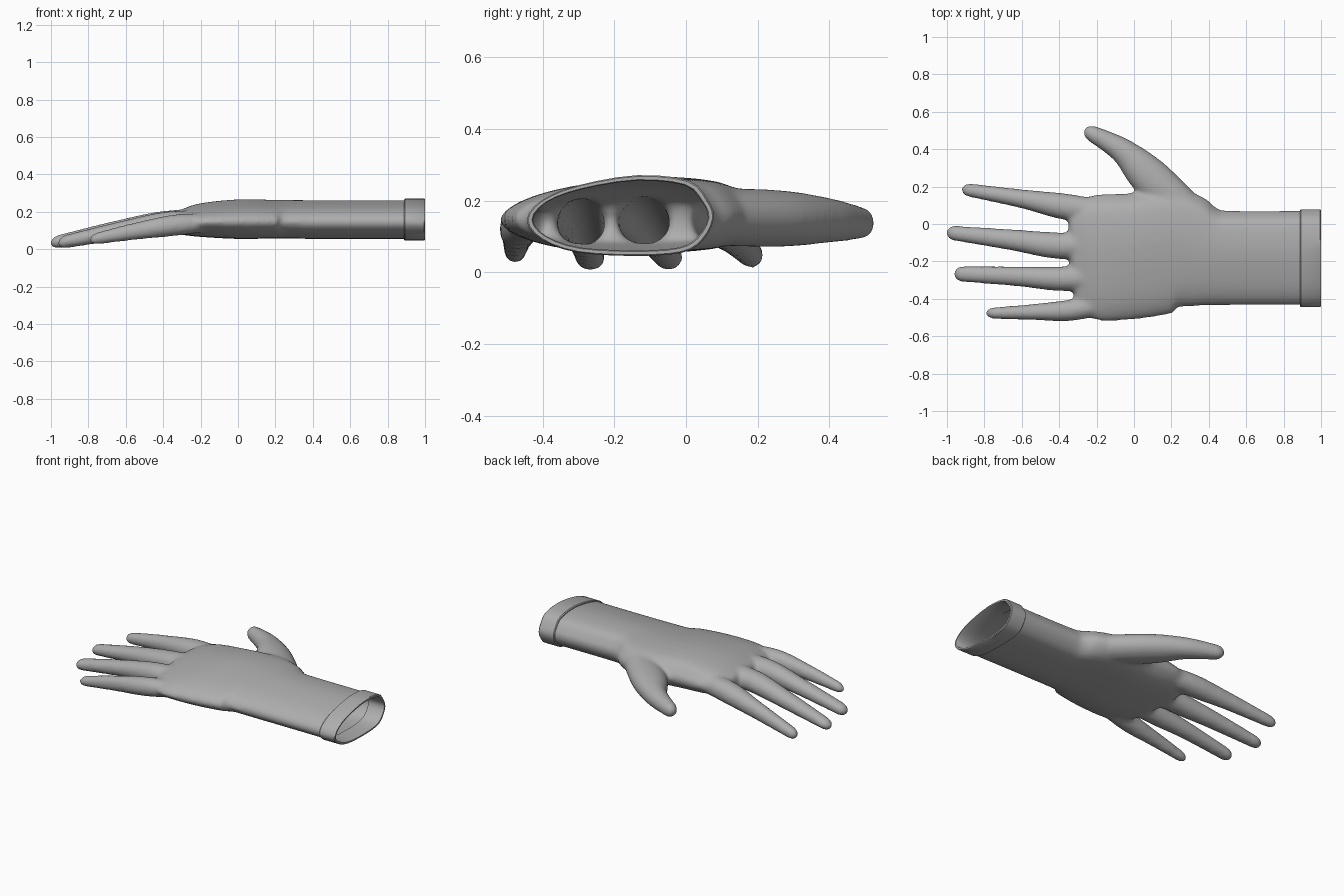
import bpy, bmesh, math
from mathutils import Vector

if "Cube" in bpy.data.objects:
    bpy.data.objects.remove(bpy.data.objects["Cube"])

# Forearm cross-section (side, up), normalised to -1..1
PROFILE = [(-.45, .75), (.18, 1), (.73, .87), (.93, .4), (1, -.07), (.88, -.62),
           (.66, -.92), (.18, -1), (-.45, -.92), (-.84, -.6), (-1, -.12), (-.84, .38)]


def catmull(pts, steps, closed=False):
    """Smooth curve through points of any dimension."""
    n, out = len(pts), []
    get = (lambda i: pts[i % n]) if closed else (lambda i: pts[max(0, min(n - 1, i))])
    for i in range(n if closed else n - 1):
        a, b, c, d = (Vector(get(i + k)) for k in (-1, 0, 1, 2))
        for s in range(steps):
            t = s / steps
            out.append(.5 * (2 * b + (c - a) * t + (2 * a - 5 * b + 4 * c - d) * t * t
                             + (3 * b - a - 3 * c + d) * t ** 3))
    if not closed:
        out.append(Vector(pts[-1]))
    return out


def bridge(bm, a, b):
    for i in range(len(a)):
        j = (i + 1) % len(a)
        bm.faces.new((a[i], a[j], b[j], b[i]))


def limb(bm, stations, shape, tip):
    """Loft stations (x, y, z, half width, half height) and end in a dome."""
    st = catmull([Vector(s) for s in stations], 6)
    rings = []
    for i, s in enumerate(st):
        d = st[min(i + 1, len(st) - 1)] - st[max(i - 1, 0)]
        d = Vector(d[:3]).normalized()
        rings.append((Vector(s[:3]), d, s[3], s[4]))
    c, d, w, h = rings[-1]
    for k in range(1, 6):
        a = k * math.pi / 2 / 5.3
        rings.append((c + d * tip * math.sin(a), d, w * math.cos(a), h * math.cos(a)))
    prev = None
    for c, d, w, h in rings:
        side = Vector((d.y, -d.x, 0)).normalized()
        ring = [bm.verts.new(c + side * (u * w) + Vector((0, 0, v * h))) for u, v in shape]
        if prev:
            bridge(bm, prev, ring)
        else:
            bm.faces.new(ring[::-1])
        prev = ring
    bm.faces.new(prev)


grey = bpy.data.materials.new("dark_grey")
grey.diffuse_color = (.42, .42, .42, 1)
grey.use_nodes = True
grey.node_tree.nodes["Principled BSDF"].inputs["Base Color"].default_value = grey.diffuse_color


def make_object(name, bm):
    bmesh.ops.recalc_face_normals(bm, faces=bm.faces)
    me = bpy.data.meshes.new(name)
    bm.to_mesh(me)
    bm.free()
    me.materials.append(grey)
    ob = bpy.data.objects.new(name, me)
    bpy.context.collection.objects.link(ob)
    bpy.ops.object.select_all(action='DESELECT')
    bpy.context.view_layer.objects.active = ob
    ob.select_set(True)
    return ob


section = [tuple(p) for p in catmull(PROFILE, 3, True)]
circle = [(math.cos(i * math.pi / 10), math.sin(i * math.pi / 10)) for i in range(20)]

bm = bmesh.new()
# Forearm and palm
limb(bm, [(.98, -.182, .157, .254, .103), (.5, -.182, .157, .254, .103),
          (.38, -.173, .158, .272, .103), (.22, -.142, .16, .33, .103),
          (0, -.172, .16, .338, .105),
          (-.2, -.182, .155, .337, .089), (-.31, -.19, .142, .29, .063)], section, .035)
# Fingers: index, middle, ring, little
for path in (
    [(-.08, .06, .155, .05, .05), (-.35, .09, .141, .071, .066),
     (-.6, .135, .102, .051, .054), (-.88, .181, .048, .037, .037)],
    [(-.08, -.1, .155, .06, .06), (-.38, -.117, .141, .072, .066),
     (-.65, -.085, .1, .057, .054), (-.96, -.049, .041, .041, .036)],
    [(-.08, -.27, .15, .06, .05), (-.36, -.293, .138, .067, .066),
     (-.62, -.28, .1, .054, .052), (-.92, -.267, .041, .043, .037)],
    [(-.08, -.41, .145, .05, .04), (-.32, -.459, .13, .058, .058),
     (-.55, -.471, .096, .043, .047), (-.75, -.476, .058, .032, .034)],
):
    limb(bm, path, circle, .046)
# Thumb
limb(bm, [(.48, -.06, .157, .06, .06), (.3, .05, .155, .1, .078),
          (.085, .25, .15, .107, .08), (-.06, .39, .145, .07, .064),
          (-.215, .479, .138, .046, .047)], circle, .06)

# Blend everything into one skin
glove = make_object("glove", bm)
mod = glove.modifiers.new("blend", 'REMESH')
mod.mode = 'VOXEL'
mod.voxel_size = .011
sm = glove.modifiers.new("soften", 'SMOOTH')
sm.factor = .5
sm.iterations = 16
for name in ("blend", "soften"):
    bpy.ops.object.modifier_apply(modifier=name)

# Keep only the outer skin, then open the wrist end
bm = bmesh.new()
bm.from_mesh(glove.data)
start = max(bm.verts, key=lambda v: v.co.x)
outer, stack = {start}, [start]
while stack:
    for e in stack.pop().link_edges:
        for v in e.verts:
            if v not in outer:
                outer.add(v)
                stack.append(v)
bmesh.ops.delete(bm, geom=[v for v in bm.verts if v not in outer], context='VERTS')
bmesh.ops.bisect_plane(bm, geom=bm.verts[:] + bm.edges[:] + bm.faces[:],
                       plane_co=(.91, 0, 0), plane_no=(1, 0, 0), clear_outer=True)
bm.to_mesh(glove.data)
bm.free()
bpy.ops.object.shade_smooth()

# Thick cuff band around the opening
bm = bmesh.new()
loops = []
for x, w, h in ((.888, .256, .107), (.893, .261, .1125), (.995, .261, .1125),
                (1, .257, .109), (1, .247, .1), (.995, .244, .097), (.888, .244, .097)):
    loops.append([bm.verts.new((x, -.183 + u * w, .158 + v * h)) for u, v in section])
for i in range(len(loops)):
    bridge(bm, loops[i], loops[(i + 1) % len(loops)])
cuff = make_object("cuff", bm)
bpy.ops.object.shade_smooth_by_angle(angle=math.radians(35))
